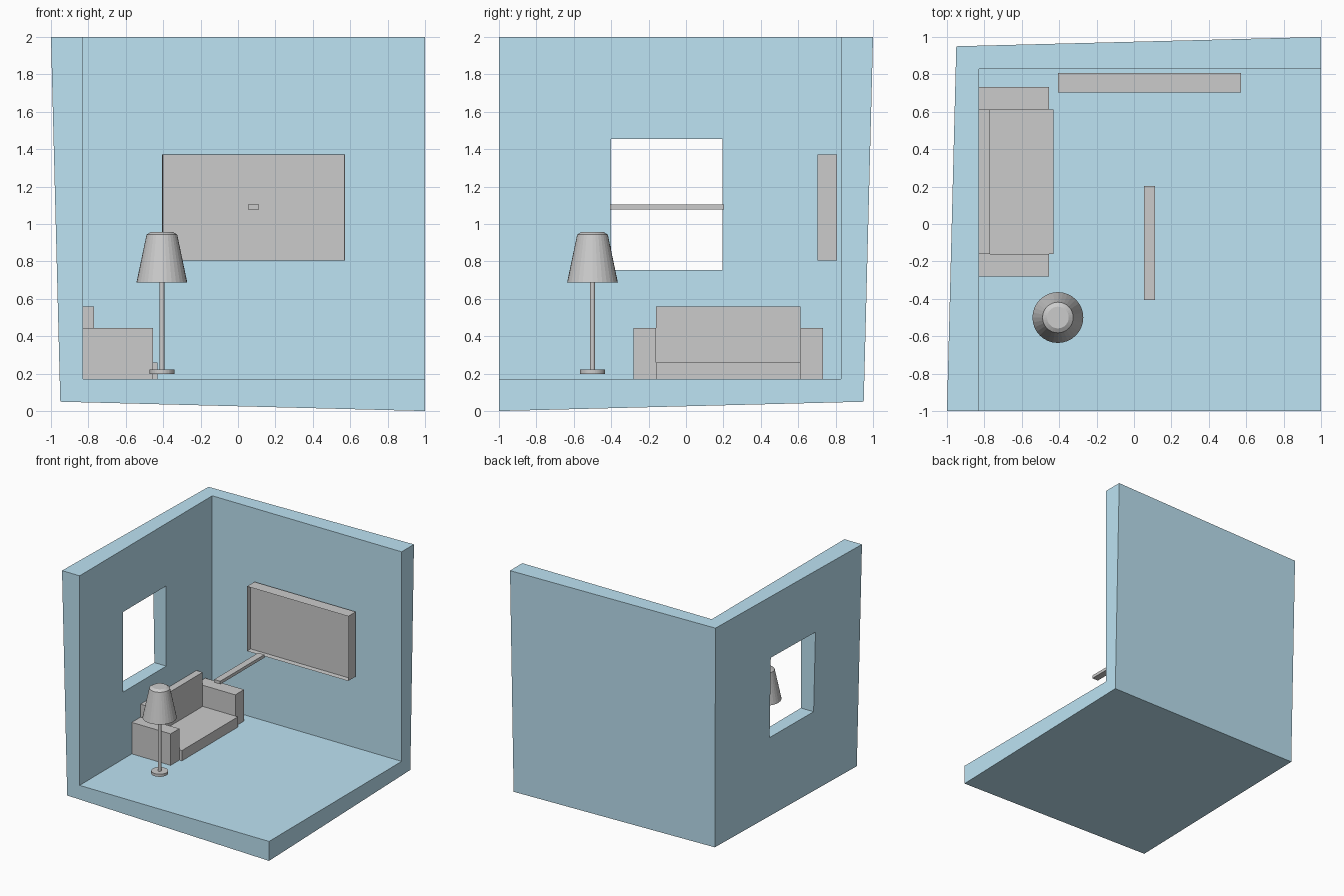
import bpy, bmesh
from math import pi
from mathutils import Vector

if "Cube" in bpy.data.objects:
    bpy.data.objects.remove(bpy.data.objects["Cube"])


def add_object(name, bm):
    mesh = bpy.data.meshes.new(name)
    bm.to_mesh(mesh)
    bm.free()
    obj = bpy.data.objects.new(name, mesh)
    bpy.context.collection.objects.link(obj)
    return obj


def box_bm(lo, hi):
    lo, hi = Vector(lo), Vector(hi)
    bm = bmesh.new()
    bmesh.ops.create_cube(bm, size=1)
    bmesh.ops.scale(bm, vec=hi - lo, verts=bm.verts)
    bmesh.ops.translate(bm, vec=(lo + hi) / 2, verts=bm.verts)
    bm.normal_update()
    return bm


def box(name, lo, hi):
    return add_object(name, box_bm(lo, hi))


def lathe(name, profile, center, sides=32):
    """Spin an (r, z) profile that starts and ends on the axis."""
    bm = bmesh.new()
    verts = [bm.verts.new((center[0] + r, center[1], z)) for r, z in profile]
    edges = [bm.edges.new(pair) for pair in zip(verts, verts[1:])]
    bmesh.ops.spin(bm, geom=verts + edges, cent=(*center, 0), axis=(0, 0, 1),
                   angle=2 * pi, steps=sides)
    bmesh.ops.remove_doubles(bm, verts=bm.verts, dist=0.0005)
    bmesh.ops.recalc_face_normals(bm, faces=bm.faces)
    return add_object(name, bm)


# Room: floor and two walls, thickened outward with simple solidify
bm = box_bm((-0.83, -1, 0.17), (1, 0.83, 2))
open_sides = [f for f in bm.faces
              if f.normal.x > 0.5 or f.normal.y < -0.5 or f.normal.z > 0.5]
bmesh.ops.delete(bm, geom=open_sides, context='FACES')
bmesh.ops.reverse_faces(bm, faces=bm.faces)
room = add_object("room_shell", bm)
shell = room.modifiers.new("thickness", 'SOLIDIFY')
shell.thickness, shell.offset = 0.17, -1

blue = bpy.data.materials.new("wall_blue")
blue.diffuse_color = (0.51, 0.77, 0.90, 1)
blue.use_nodes = True
blue.node_tree.nodes["Principled BSDF"].inputs["Base Color"].default_value = blue.diffuse_color
room.data.materials.append(blue)

# Window opening in the left wall
cutter = box("window_cutter", (-1.2, -0.4, 0.755), (-0.6, 0.195, 1.455))
cutter.data.materials.append(blue)
cutter.hide_render = True
cutter.hide_set(True)
cut = room.modifiers.new("window", 'BOOLEAN')
cut.operation, cut.object, cut.solver = 'DIFFERENCE', cutter, 'EXACT'

# Loose window bar
box("window_bar", (0.053, -0.405, 1.077), (0.112, 0.203, 1.104))

# Sofa
FLOOR = 0.17
box("sofa_seat", (-0.83, -0.16, FLOOR), (-0.43, 0.612, 0.26))
box("sofa_back", (-0.83, -0.16, 0.26), (-0.77, 0.612, 0.558))
for side, y0, y1 in (("front", -0.28, -0.16), ("rear", 0.612, 0.733)):
    box(f"sofa_arm_{side}", (-0.83, y0, FLOOR), (-0.455, y1, 0.445))

# Wall screen with a thin rim and a recessed front
bm = box_bm((-0.405, 0.703, 0.806), (0.573, 0.806, 1.371))
front = [f for f in bm.faces if f.normal.y < -0.5]
bmesh.ops.inset_region(bm, faces=front, thickness=0.004)
bmesh.ops.translate(bm, vec=(0, 0.045, 0),
                    verts=list({v for f in front for v in f.verts}))
add_object("wall_screen", bm)

# Floor lamp
LAMP = (-0.407, -0.5)
lathe("lamp_base", [(0, 0.198), (0.067, 0.198), (0.067, 0.221), (0, 0.221)], LAMP)
lathe("lamp_pole", [(0, 0.221), (0.014, 0.221), (0.014, 0.687), (0, 0.687)], LAMP)
lathe("lamp_shade", [(0, 0.686), (0.136, 0.686), (0.082, 0.943),
                     (0.058, 0.958), (0, 0.958)], LAMP)
